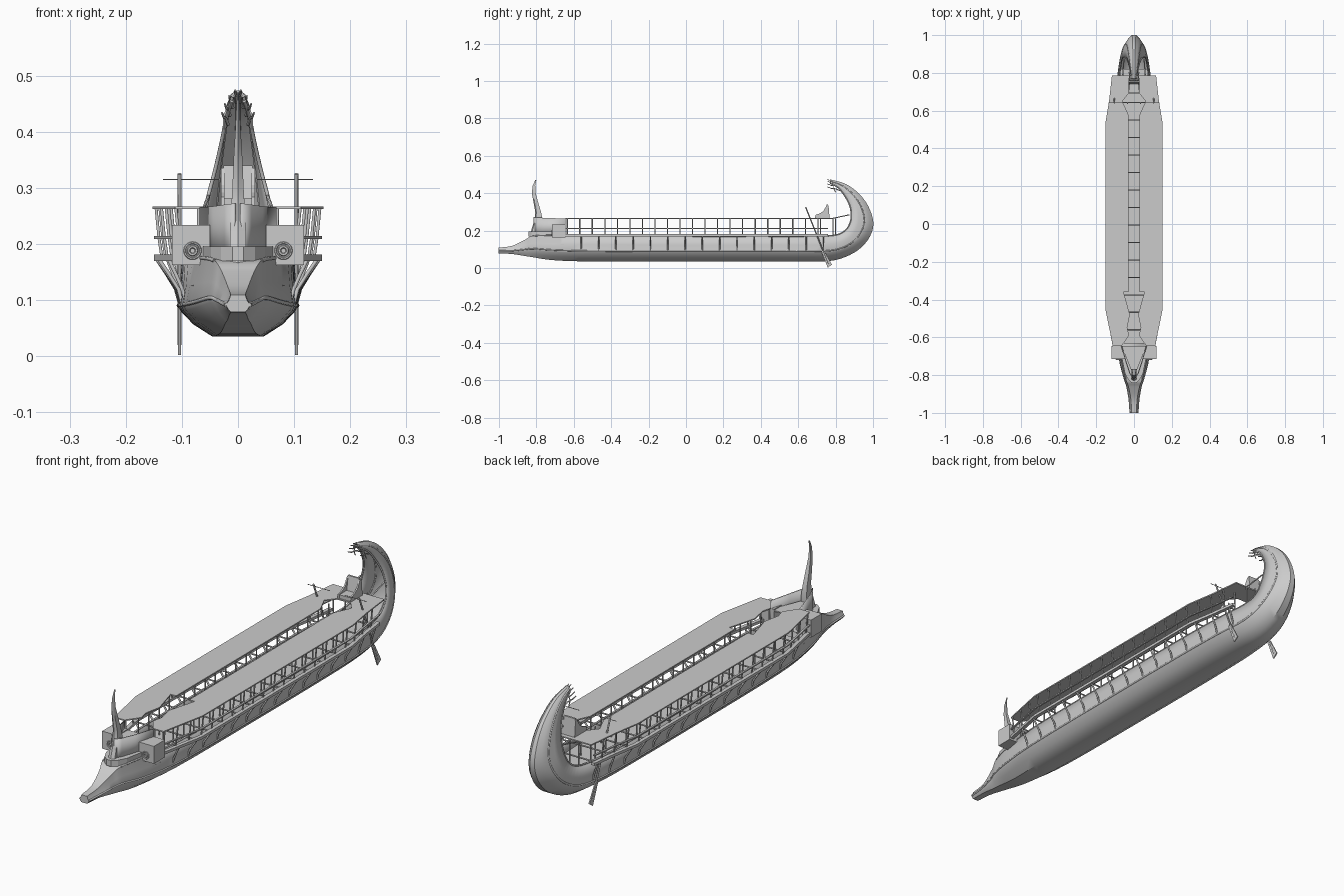
import bpy, bmesh, math
from mathutils import Vector

if "Cube" in bpy.data.objects:
    bpy.data.objects.remove(bpy.data.objects["Cube"])


def mesh(name, verts, faces, smooth=False, thick=0):
    me = bpy.data.meshes.new(name)
    me.from_pydata(verts, [], faces)
    bm = bmesh.new()
    bm.from_mesh(me)
    bmesh.ops.recalc_face_normals(bm, faces=bm.faces)
    bm.to_mesh(me)
    bm.free()
    ob = bpy.data.objects.new(name, me)
    bpy.context.collection.objects.link(ob)
    if thick:
        m = ob.modifiers.new("thickness", 'SOLIDIFY')
        m.thickness, m.offset = thick, 0
    if smooth:
        bpy.context.view_layer.objects.active = ob
        ob.select_set(True)
        bpy.ops.object.shade_smooth_by_angle(angle=math.radians(35))
        ob.select_set(False)
    return ob


def mirror(ob):
    m = ob.modifiers.new("mirror", 'MIRROR')
    m.use_axis[0] = True
    m.use_clip = False
    return ob


def prism(name, pts, lo, hi, axis):
    """Extrude a 2D outline along an axis: 'x' takes (y,z), 'z' takes (x,y)."""
    n = len(pts)
    put = (lambda p, h: (h, *p)) if axis == 'x' else (lambda p, h: (*p, h))
    v = [put(p, lo) for p in pts] + [put(p, hi) for p in pts]
    f = [tuple(range(n)), tuple(range(n, 2 * n))]
    f += [(i, (i + 1) % n, n + (i + 1) % n, n + i) for i in range(n)]
    return mesh(name, v, f)


def box(name, x0, x1, y0, y1, z0, z1):
    return prism(name, [(x0, y0), (x1, y0), (x1, y1), (x0, y1)], z0, z1, 'z')


def tubes(name, lines, r, both=True, res=1, taper=None):
    """Round bars along polylines, optionally copied to the other side."""
    cu = bpy.data.curves.new(name, 'CURVE')
    cu.dimensions, cu.bevel_depth, cu.bevel_resolution = '3D', r, res
    cu.use_fill_caps = True
    for s in ((1, -1) if both else (1,)):
        for line in lines:
            sp = cu.splines.new('POLY')
            sp.points.add(len(line) - 1)
            for i, (x, y, z) in enumerate(line):
                sp.points[i].co = (s * x, y, z, 1)
                if taper:
                    sp.points[i].radius = 1 + (taper - 1) * i / (len(line) - 1)
    ob = bpy.data.objects.new(name, cu)
    bpy.context.collection.objects.link(ob)
    bpy.ops.object.select_all(action='DESELECT')
    ob.select_set(True)
    bpy.context.view_layer.objects.active = ob
    bpy.ops.object.convert(target='MESH')
    bpy.context.object.select_set(False)
    return ob


def interp(table, y):
    for (a, va), (b, vb) in zip(table, table[1:]):
        if y <= b:
            return va + (vb - va) * max(0, (y - a) / (b - a))
    return table[-1][1]


# Hull stations: keel y,z, gunwale y,z, half widths at keel, wale, gunwale
ST = [(-1, .08, -1, .108, .012, .02, .012), (-.93, .077, -.93, .117, .014, .025, .015),
      (-.86, .066, -.86, .15, .018, .037, .028), (-.82, .06, -.82, .17, .022, .05, .042),
      (-.71, .044, -.71, .175, .03, .077, .066), (-.5, .037, -.5, .173, .042, .1, .092),
      (0, .037, 0, .17, .045, .105, .098), (.4, .037, .4, .17, .045, .105, .098),
      (.64, .037, .64, .17, .04, .1, .092), (.79, .043, .79, .175, .028, .084, .076),
      (.9, .085, .85, .2, .018, .07, .068), (.97, .15, .877, .242, .014, .056, .062),
      (1, .23, .883, .285, .01, .042, .053), (.98, .315, .875, .335, .008, .034, .04),
      (.93, .39, .85, .383, .006, .026, .029), (.855, .447, .815, .428, .005, .018, .02),
      (.77, .472, .77, .455, .004, .009, .011)]


def spline(i, t):
    a, b, c, d = (ST[max(0, min(len(ST) - 1, i + k))] for k in (-1, 0, 1, 2))
    out = []
    for p, q, r, s in zip(a, b, c, d):
        lo, hi = min(q, r), max(q, r)
        v = .5 * (2 * q + (r - p) * t + (2 * p - 5 * q + 4 * r - s) * t * t + (3 * q - p - 3 * r + s) * t ** 3)
        pad = .004
        out.append(max(lo - pad, min(hi + pad, v)))
    return out


rows = [spline(i, k / 4) for i in range(len(ST) - 1) for k in range(4)] + [list(ST[-1])]


def section(s):
    ky, kz, gy, gz, wk, wm, wt = s
    half = [(wk, 0), (wk + (wm - wk) * .55, .16), (wm * .95, .33), (wm, .4),
            (wm + (wt - wm) * .6, .65), (wt, 1)]
    pts = [(x, ky + (gy - ky) * t, kz + (gz - kz) * t) for x, t in half]
    return [(-x, y, z) for x, y, z in reversed(pts)] + pts


secs = [section(s) for s in rows]
N = 12
verts = [p for s in secs for p in s]
faces = [(i * N + j, i * N + j + 1, i * N + N + j + 1, i * N + N + j)
         for i in range(len(secs) - 1) for j in range(N - 1)]
faces.append(tuple(range(N)))
faces += [(i * N, i * N + N - 1, i * N + 2 * N - 1, i * N + N) for i in range(18)]  # bow deck
mesh("hull", verts, faces, True, .004)

# Wales, gunwales and ram sheath
tubes("wale", [[s[8 + 1] for s in secs]], .004, res=2)
tubes("gunwale", [[s[11] for s in secs[12:]]], .0035, res=2)
tubes("ram_fin", [[(.004, -1, .094), (.004, -.93, .096), (.004, -.84, .12)]], .014, res=2)

# Inner floor
fl = [s for s in rows if -.7 < s[0] < .85 and s[3] < .2]
fv = [(sg * s[5] * .96, s[0], .125) for s in fl for sg in (-1, 1)]
mesh("inner_floor", fv, [(2 * i, 2 * i + 1, 2 * i + 3, 2 * i + 2) for i in range(len(fl) - 1)], thick=.004)

# Upper decks with the shaped central opening
mirror(prism("side_deck", [(.065, -.645), (.026, -.59), (.036, -.55), (.022, -.48), (.055, -.36),
                           (.03, -.36), (.03, .58), (.062, .65), (.132, .65), (.152, .53),
                           (.152, -.45), (.112, -.645)], .262, .267, 'z'))
prism("stern_deck", [(-.132, .65), (-.062, .65), (-.03, .69), (.03, .69), (.062, .65), (.132, .65),
                     (.117, .785), (-.117, .785)], .262, .267, 'z')

# Outrigger rails following the deck edge
OUT = [(-.65, .112), (-.45, .15), (.53, .15), (.65, .13), (.76, .116)]
HW = [(s[0], s[5]) for s in ST[:10]]


def rail(name, w, z0, z1):
    pts = [(x, y) for y, x in OUT] + [(x - w, y) for y, x in reversed(OUT)]
    mirror(prism(name, pts, z0, z1, 'z'))


rail("outrigger_beam", .016, .17, .181)
rail("middle_rail", .008, .209, .214)

# Repeated posts and curved outrigger brackets
up, low, inner = [], [], []
for i in range(21):
    y = -.635 + i * .067
    x = interp(OUT, y)
    up.append([(x - .014, y, .178), (x - .009, y, .212), (x - .004, y, .264)])
    if y < .65:
        inner.append([(.066 if y < -.6 else .056 if y < -.36 else .034, y, .125),
                      (.066 if y < -.6 else .056 if y < -.36 else .034, y, .264)])
for i in range(15):
    y = -.56 + i * .0925
    h, x = interp(HW, y), interp(OUT, y)
    low.append([(h - .001, y, .094), (h + .006, y, .12), (h + (x - h) * .5, y, .147), (x - .006, y, .172)])
tubes("upper_posts", up, .003)
tubes("outrigger_brackets", low, .0038)
tubes("inner_posts", inner, .003)
tubes("cross_beams", [[(-interp(OUT, l[0][1]) + .005, l[0][1], .172), (interp(OUT, l[0][1]) - .005, l[0][1], .172)]
                      for l in low], .003, both=False)

# Bow side boxes with ring eyes
mirror(box("bow_box", .05, .118, -.716, -.645, .162, .234))
for s in (-1, 1):
    for r, t in ((.014, .0022), (.007, .003)):
        bpy.ops.mesh.primitive_torus_add(location=(s * .081, -.717, .188), rotation=(math.pi / 2, 0, 0),
                                         major_radius=r, minor_radius=t, major_segments=20, minor_segments=6)
        bpy.context.object.name = "eye_ring"

# Bow bulwark, collar and raised foredeck
side = [(.006, -.815), (.022, -.79), (.042, -.73), (.066, -.645)]
tops = [.272, .27, .267, .265]
bv = [(x, y, .17) for x, y in side] + [(x, y, z) for (x, y), z in zip(side, tops)]
mirror(mesh("bow_bulwark", bv, [(i, i + 1, i + 5, i + 4) for i in range(3)], True, .005))
prism("bow_collar", [(-.048, -.79), (-.03, -.825), (-.01, -.842), (.01, -.842), (.03, -.825), (.048, -.79),
                     (.066, -.7), (-.066, -.7)], .17, .195, 'z')
prism("fore_deck", [(0, -.81), (.066, -.645), (-.066, -.645)], .225, .23, 'z')

# Curved stem post, tapering upward
stem = [(-.838, -.775, .165, .014), (-.822, -.768, .22, .014), (-.808, -.768, .265, .012),
        (-.806, -.775, .3, .010), (-.815, -.79, .35, .008), (-.824, -.804, .4, .005),
        (-.82, -.806, .44, .003), (-.806, -.802, .47, .0015)]
sv = [(x, y, z) for a, b, z, w in stem for x, y in ((-w, a + .006), (0, a), (w, a + .006), (w, b), (-w, b))]
sf = [(5 * i + j, 5 * i + (j + 1) % 5, 5 * i + 5 + (j + 1) % 5, 5 * i + 5 + j)
      for i in range(len(stem) - 1) for j in range(5)]
mesh("stem_post", sv, sf + [(0, 1, 2, 3, 4), tuple(range(35, 40))], True)

# Stern fan ornament
fan = []
for k, (x, z) in enumerate([(.004, .468), (.012, .458), (.018, .444), (.022, .428)]):
    fan.append([(x * .8, .83 - k * .002, z - .015), (x, .80, z - .004), (x * 1.15, .775, z - .002),
                (x * 1.3, .757, z + .006)])
tubes("stern_fan", fan, .0032, taper=.6)
tubes("stern_fan_ties", [[(.004, .79, .465), (.013, .79, .454), (.02, .79, .441), (.025, .79, .425),
                          (.025, .80, .405)]], .002)

# Captain seat on the stern deck
cheek = [(.69, .265), (.692, .284), (.715, .292), (.735, .305), (.752, .335), (.762, .335), (.768, .265)]
mirror(prism("seat_side", cheek, .024, .03, 'x'))
box("seat_base", -.026, .026, .695, .765, .265, .282)
prism("seat_back", [(.742, .28), (.752, .34), (.76, .34), (.768, .265)], -.026, .026, 'x')

# Stern supports and stays
tubes("stern_supports", [[(.06, .785, .125), (.06, .785, .264)], [(.07, .72, .125), (.07, .72, .264)],
                         [(.03, .80, .125), (.03, .80, .264)], [(.06, .785, .266), (.053, .875, .285)]], .003)

# Steering oars with blades and tillers
top, end = Vector((.104, .64, .325)), Vector((.104, .762, .02))
tubes("steering_oar_shaft", [[tuple(top), tuple(end)]], .0035, res=2)
mirror(prism("steering_oar_blade", [(.722, .092), (.738, .094), (.78, .018), (.758, .002)], .1015, .1065, 'x'))
tubes("tiller", [[(.034, .645, .315), (.134, .645, .315)]], .0013)
